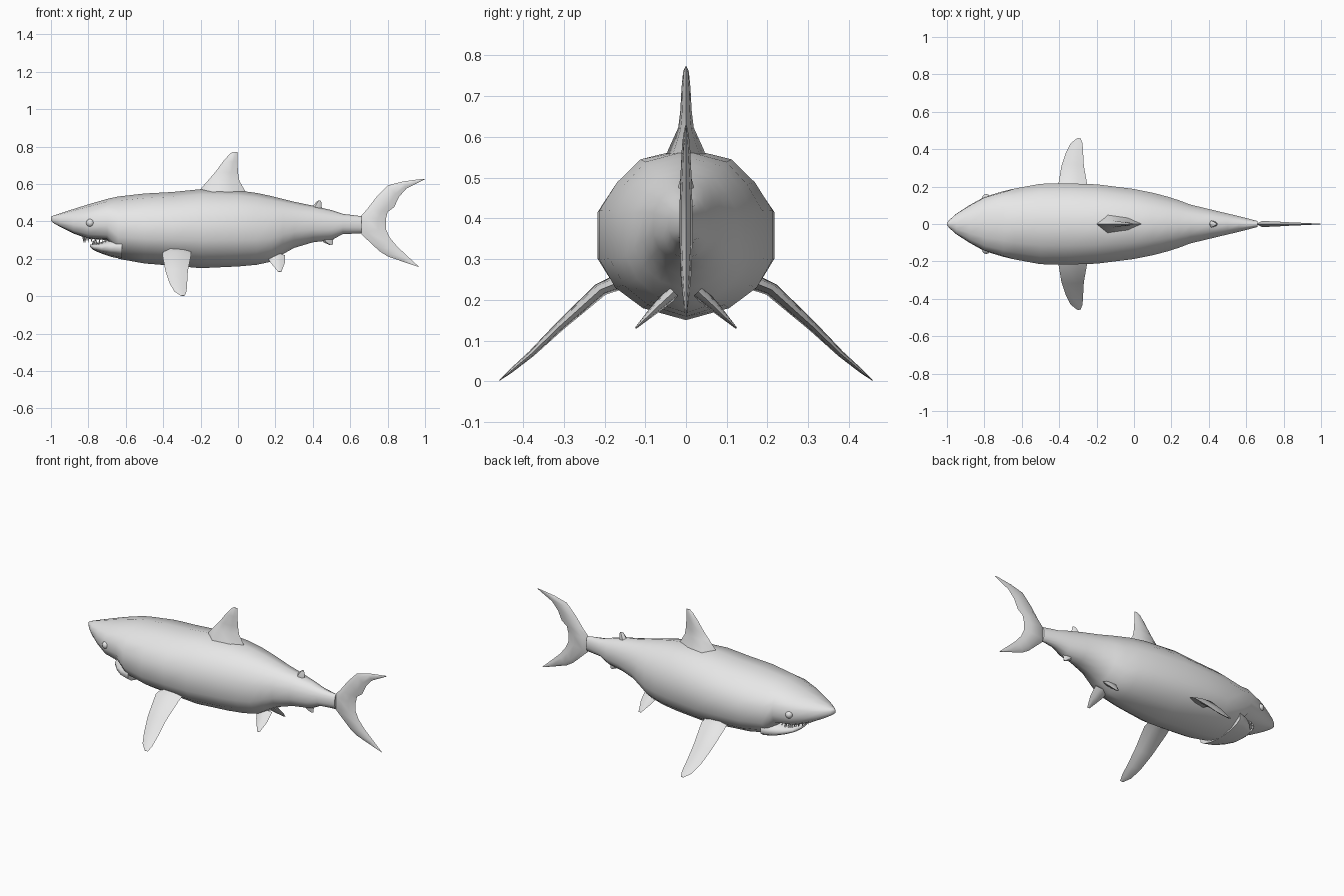
import bpy, bmesh, math
from mathutils import Vector

if "Cube" in bpy.data.objects:
    bpy.data.objects.remove(bpy.data.objects["Cube"])

grey = bpy.data.materials.new("shark grey")
grey.diffuse_color = (0.8, 0.8, 0.8, 1)
grey.use_nodes = True
grey.node_tree.nodes["Principled BSDF"].inputs["Base Color"].default_value = grey.diffuse_color


def finish(name, bm, angle=45):
    bmesh.ops.remove_doubles(bm, verts=bm.verts, dist=0.0002)
    bmesh.ops.recalc_face_normals(bm, faces=bm.faces)
    me = bpy.data.meshes.new(name)
    bm.to_mesh(me)
    bm.free()
    me.materials.append(grey)
    ob = bpy.data.objects.new(name, me)
    bpy.context.collection.objects.link(ob)
    bpy.ops.object.select_all(action='DESELECT')
    ob.select_set(True)
    bpy.context.view_layer.objects.active = ob
    bpy.ops.object.shade_smooth_by_angle(angle=math.radians(angle))
    return ob


def loft(name, rings, angle=45):
    """Skin a list of closed rings and cap both ends."""
    bm = bmesh.new()
    vr = [[bm.verts.new(p) for p in r] for r in rings]
    n = len(vr[0])
    for a, b in zip(vr, vr[1:]):
        for i in range(n):
            j = (i + 1) % n
            bm.faces.new((a[i], a[j], b[j], b[i]))
    bm.faces.new(vr[0])
    bm.faces.new(vr[-1])
    return finish(name, bm, angle)


ROUND = [(0, 1), (.53, .87), (.8, .6), (1, .28), (1, -.3), (.82, -.62), (.5, -.86), (0, -1)]
FLAT = [(0, 1), (.5, .87), (.8, .6), (.97, .28), (1, -.3), (.88, -.75), (.6, -.95), (0, -1)]


def ring(x, top, bottom, w, half):
    c, h = (top + bottom) / 2, (top - bottom) / 2
    right = [(x, y * w, c + z * h) for y, z in half]
    return right + [(x, -y, z) for _, y, z in right[-2:0:-1]]


# Body: x, top, bottom, half width
body = [
    (-1.0, .425, .403, .006), (-.985, .432, .39, .024), (-.95, .443, .37, .055),
    (-.88, .466, .335, .1), (-.8, .491, .307, .145), (-.7, .52, .3, .175),
    (-.64, .533, .2, .189), (-.5, .549, .175, .215), (-.35, .557, .163, .217),
    (-.2, .572, .15, .212), (0, .565, .159, .187), (.1, .552, .168, .167),
    (.18, .535, .185, .146), (.24, .52, .225, .127), (.3, .505, .258, .104),
    (.4, .484, .288, .08), (.5, .46, .3, .056), (.56, .44, .332, .042),
    (.66, .428, .336, .016)]
loft("body", [ring(*s, FLAT if s[0] < -.68 else ROUND) for s in body], 60)

# Lower jaw
jaw = [(-.79, .276, .262, .03), (-.77, .28, .245, .08), (-.73, .29, .228, .12),
       (-.68, .312, .211, .155), (-.62, .325, .198, .17)]
loft("lower_jaw", [ring(*s, ROUND) for s in jaw], 60)


def fin(name, stations, normal, side=1):
    """Stations: leading point, trailing point, half thickness."""
    n = Vector(normal)
    rings = []
    for le, te, t in stations:
        le, te = Vector(le), Vector(te)
        a, b = le.lerp(te, .25), le.lerp(te, .7)
        pts = [le, a + n * t, b + n * t * .7, te, b - n * t * .7, a - n * t]
        rings.append([(p.x, p.y * side, p.z) for p in pts])
    return loft(name, rings, 50)


def flat_fin(name, rows):
    """Upright fin on the centre line: x, z, x, z, half thickness."""
    fin(name, [((a, 0, b), (c, 0, d), t) for a, b, c, d, t in rows], (0, 1, 0))


flat_fin("dorsal_fin", [
    (-.205, .54, .045, .535, .055), (-.2, .573, .04, .56, .043), (-.155, .625, .008, .615, .019),
    (-.12, .665, 0, .66, .014), (-.08, .72, -.003, .72, .011), (-.045, .76, -.002, .76, .007),
    (-.028, .772, -.004, .772, .002)])
flat_fin("second_dorsal_fin", [
    (.39, .46, .455, .455, .02), (.403, .485, .448, .475, .018),
    (.42, .505, .446, .5, .012), (.43, .512, .443, .51, .006)])
flat_fin("anal_fin", [
    (.435, .31, .515, .32, .018), (.46, .287, .508, .295, .012), (.49, .274, .506, .274, .004)])
flat_fin("tail_fin", [
    (.955, .16, .968, .157, .002), (.88, .185, .905, .215, .006), (.8, .213, .85, .267, .01),
    (.757, .24, .81, .315, .013), (.65, .34, .79, .36, .016), (.65, .42, .79, .41, .016),
    (.69, .465, .8, .45, .015), (.74, .53, .835, .476, .013), (.8, .592, .86, .53, .01),
    (.88, .613, .9, .575, .007), (.99, .628, 1.0, .626, .002)])

# Paired fins: leading x, trailing x, y, z, half thickness
pectoral = [(-.395, -.25, .16, .245, .022), (-.405, -.25, .21, .225, .018),
            (-.388, -.268, .31, .135, .012), (-.365, -.272, .38, .067, .008),
            (-.34, -.275, .43, .025, .005), (-.305, -.285, .458, .002, .001)]
pelvic = [(.15, .25, .03, .22, .018), (.175, .25, .075, .178, .012), (.215, .232, .124, .13, .002)]
for side, label in ((1, "left"), (-1, "right")):
    for kind, rows in (("pectoral", pectoral), ("pelvic", pelvic)):
        fin(f"{label}_{kind}_fin", [((a, y, z), (b, y, z), t) for a, b, y, z, t in rows],
            (0, .7, .7), side)
    # Eye
    bm = bmesh.new()
    bmesh.ops.create_uvsphere(bm, u_segments=12, v_segments=8, radius=.022)
    bmesh.ops.translate(bm, verts=bm.verts, vec=(-.79, side * .138, .392))
    finish(f"{label}_eye", bm, 60)


def teeth(name, cx, rx, ry, z_root, z_tip):
    """Row of small pointed teeth around the jaw arc."""
    bm = bmesh.new()
    for k in range(13):
        a = math.radians(-84 + 14 * k)
        x, y = cx - rx * math.cos(a), ry * math.sin(a)
        base = [bm.verts.new((x + .008 * math.cos(q), y + .008 * math.sin(q), z_root))
                for q in (0, math.pi / 2, math.pi, math.pi * 1.5)]
        tip = bm.verts.new((x, y, z_tip))
        bm.faces.new(base)
        for i in range(4):
            bm.faces.new((base[i], base[(i + 1) % 4], tip))
    finish(name, bm, 20)


teeth("upper_teeth", -.73, .095, .095, .318, .287)
teeth("lower_teeth", -.7, .075, .09, .27, .302)
